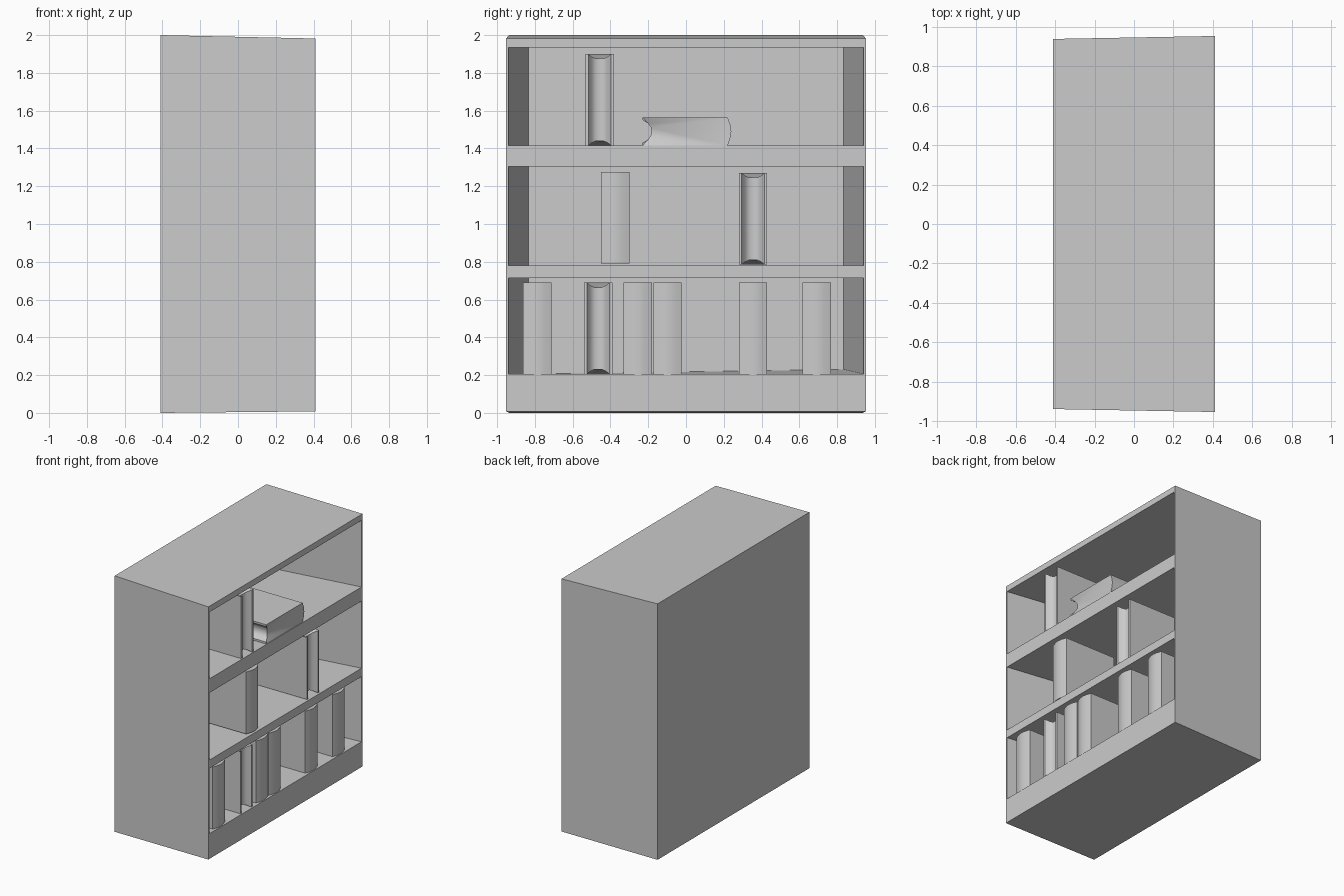
import bpy, bmesh
from mathutils import Matrix, Vector
from math import pi

if "Cube" in bpy.data.objects:
    bpy.data.objects.remove(bpy.data.objects["Cube"])


def new_object(name, bm):
    bmesh.ops.recalc_face_normals(bm, faces=bm.faces)
    mesh = bpy.data.meshes.new(name)
    bm.to_mesh(mesh)
    bm.free()
    ob = bpy.data.objects.new(name, mesh)
    bpy.context.collection.objects.link(ob)
    return ob


def tapered_box(name, back, front, tilt=0.0):
    """Each end is (x, half width, low z, high z); tilt lifts the far back floor corner."""
    bm = bmesh.new()
    rings = []
    for (x, w, lo, hi), t in ((back, tilt), (front, 0)):
        rings.append([bm.verts.new(p) for p in
                      ((x, -w, lo), (x, w, lo + t), (x, w, hi), (x, -w, hi))])
    a, b = rings
    bm.faces.new(a)
    bm.faces.new(b)
    for i in range(4):
        j = (i + 1) % 4
        bm.faces.new((a[i], a[j], b[j], b[i]))
    return new_object(name, bm)


T, H, D = 0.15, 0.485, 0.47     # book thickness, height, depth


def book(name, matrix):
    """Spine bulges at v = 0, pages are hollowed at v = -D."""
    bm = bmesh.new()
    h = T / 2
    # thickness, depth, inset from head and foot
    spine = [(-h, -0.02, 0), (-h * 0.5, -0.006, 0), (0, 0, 0), (h * 0.5, -0.006, 0), (h, -0.02, 0)]
    pages = [(h, -D, 0), (0.06, -D, 0), (0.042, -D + 0.03, 0.015), (0.02, -D + 0.045, 0.025),
             (-0.02, -D + 0.045, 0.025), (-0.042, -D + 0.03, 0.015), (-0.06, -D, 0), (-h, -D, 0)]
    prof = spine + pages
    lo = [bm.verts.new((v, u, i)) for u, v, i in prof]
    hi = [bm.verts.new((v, u, H - i)) for u, v, i in prof]
    n = len(prof)
    for k in range(n):
        m = (k + 1) % n
        bm.faces.new((lo[k], lo[m], hi[m], hi[k]))
    caps = [bm.faces.new(lo), bm.faces.new(hi)]
    bmesh.ops.triangulate(bm, faces=caps)
    bm.transform(matrix)
    ob = new_object(name, bm)
    bpy.context.view_layer.objects.active = ob
    ob.select_set(True)
    bpy.ops.object.shade_smooth_by_angle(angle=0.6)
    ob.select_set(False)


# carcass with three compartments, open towards +x
case = tapered_box("bookcase", (-0.41, 0.937, 0.0, 2.0), (0.41, 0.952, 0.008, 1.982))
for i, (lo, hi, tilt) in enumerate(((0.205, 0.715, 0.025), (0.78, 1.305, 0), (1.415, 1.935, 0))):
    cut = tapered_box(f"compartment_cutter_{i}", (-0.28, 0.835, lo, hi),
                      (0.43, 0.943, lo, hi), tilt)
    cut.hide_render = True
    cut.hide_set(True)
    cut.display_type = 'WIRE'
    mod = case.modifiers.new(f"compartment_{i}", 'BOOLEAN')
    mod.operation = 'DIFFERENCE'
    mod.solver = 'EXACT'
    mod.object = cut

# upright books: (y centre, z of foot, pages facing out)
uprights = [(-0.787, 0.205, 0), (-0.465, 0.205, 1), (-0.255, 0.205, 0), (-0.098, 0.205, 0),
            (0.355, 0.205, 0), (0.692, 0.205, 0),
            (-0.375, 0.79, 0), (0.355, 0.785, 1), (-0.457, 1.415, 1)]
for i, (y, z, pages_out) in enumerate(uprights):
    place = Matrix.Translation((0.405, y, z))
    if pages_out:
        place = Matrix.Translation((0.40 - D, y, z)) @ Matrix.Rotation(pi, 4, 'Z')
    book(f"upright_book_{i}", place)

# book lying flat, spine towards +y
lying = Matrix(((0, 0, -1, 0.405), (1, 0, 0, 0.24), (0, -1, 0, 1.415 + T / 2), (0, 0, 0, 1)))
book("lying_book", lying)
